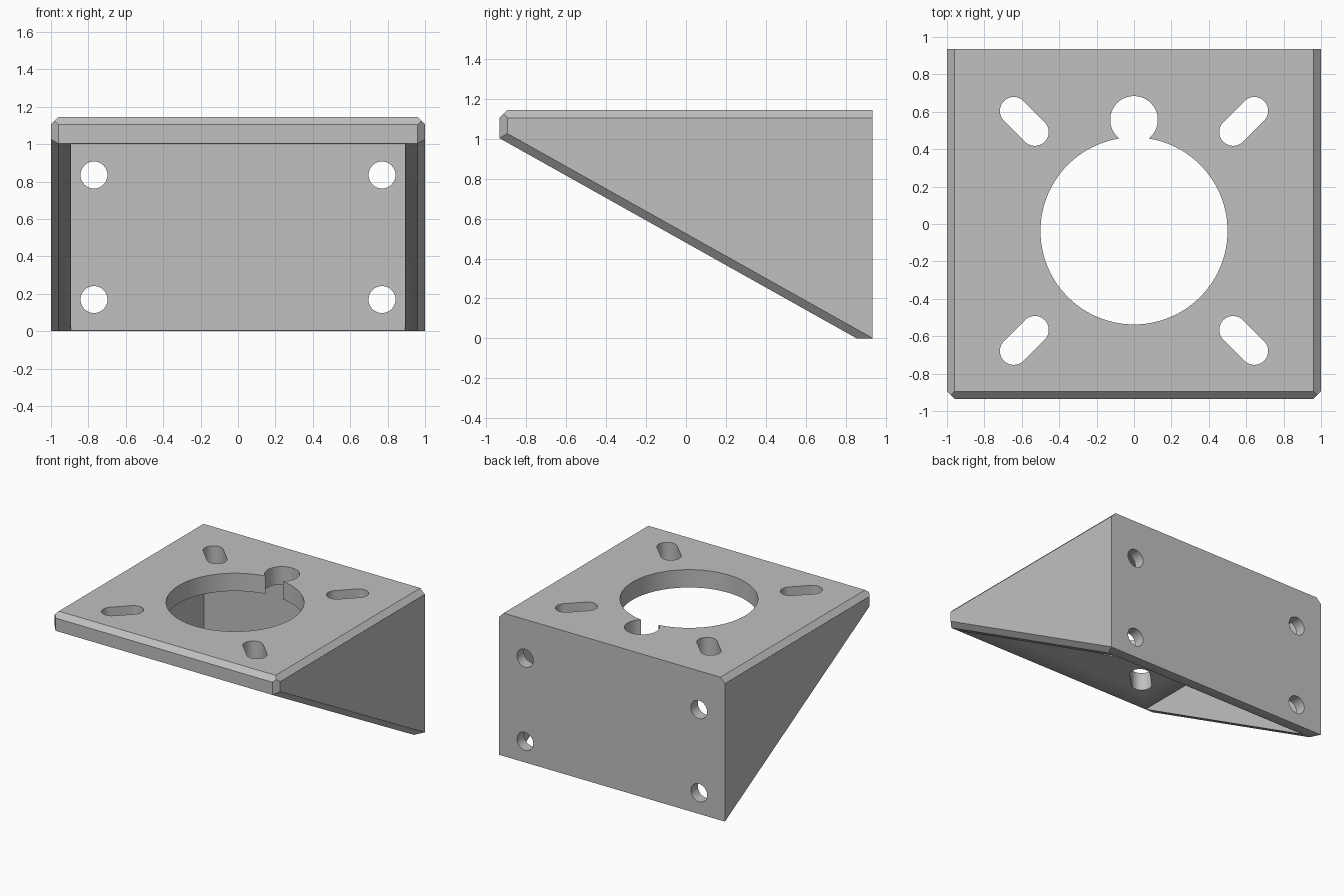
import bpy, bmesh
from math import pi, sin, cos, atan2
from mathutils import Vector, Matrix

if "Cube" in bpy.data.objects:
    bpy.data.objects.remove(bpy.data.objects["Cube"])

# Main dimensions
HALF_Y, TOP, PLATE_Z = 0.935, 1.145, 1.003
WALL_X, WALL_Y = 0.893, 0.847
CHAMFER = 0.04
HOLE_Y = -0.037

grey = bpy.data.materials.new("plain_grey")
grey.use_nodes = True
colour = (0.53, 0.53, 0.53, 1)
grey.diffuse_color = colour
grey.node_tree.nodes["Principled BSDF"].inputs["Base Color"].default_value = colour


def add_object(name, bm):
    bmesh.ops.recalc_face_normals(bm, faces=bm.faces)
    mesh = bpy.data.meshes.new(name)
    bm.to_mesh(mesh)
    bm.free()
    mesh.materials.append(grey)
    obj = bpy.data.objects.new(name, mesh)
    bpy.context.collection.objects.link(obj)
    return obj


def prism(outline, direction):
    """New bmesh with a closed outline extruded along a direction."""
    bm = bmesh.new()
    face = bm.faces.new([bm.verts.new(p) for p in outline])
    result = bmesh.ops.extrude_face_region(bm, geom=[face])
    moved = [v for v in result["geom"] if isinstance(v, bmesh.types.BMVert)]
    bmesh.ops.translate(bm, verts=moved, vec=direction)
    return bm


def slice_off(bm, point, normal):
    """Cut away everything beyond a plane and cap the cut."""
    cut = bmesh.ops.bisect_plane(bm, geom=bm.verts[:] + bm.edges[:] + bm.faces[:],
                                 plane_co=point, plane_no=normal,
                                 clear_outer=True, dist=1e-5)
    edges = [e for e in cut["geom_cut"] if isinstance(e, bmesh.types.BMEdge)]
    bmesh.ops.contextual_create(bm, geom=edges)


def cut_out(target, bm):
    """Subtract a cutter shape from the target."""
    cutter = add_object("cutter", bm)
    cutter.hide_render = True
    mod = target.modifiers.new("cut", 'BOOLEAN')
    mod.operation, mod.solver, mod.object = 'DIFFERENCE', 'EXACT', cutter
    bpy.context.view_layer.objects.active = target
    bpy.ops.object.modifier_apply(modifier=mod.name)
    bpy.data.objects.remove(cutter)


def slot(p, q, radius, low, high, steps=64):
    """Round-ended slot from p to q; a plain hole when p equals q."""
    p, q = Vector(p), Vector(q)
    heading = atan2(q.y - p.y, q.x - p.x)
    outline = []
    for i in range(steps):
        a = (i + 0.5) * 2 * pi / steps
        c = q if cos(a) > 0 else p
        outline.append((c.x + radius * cos(a + heading),
                        c.y + radius * sin(a + heading), low))
    return prism(outline, (0, 0, high - low))


# Wedge-shaped outer body
toe = Vector((0, -HALF_Y, PLATE_Z))
heel = Vector((0, 0.855, 0))
profile = [(-HALF_Y, PLATE_Z), (heel.y, 0), (HALF_Y, 0), (HALF_Y, TOP), (-HALF_Y, TOP)]
body = prism([(-1, y, z) for y, z in profile], (2, 0, 0))

# Chamfers along the top, front corners and sloping edges
run = heel - toe
slope_normal = Vector((0, run.z, -run.y)).normalized()
slice_off(body, (0, -HALF_Y + CHAMFER, TOP), (0, -1, 1))
for side in (-1, 1):
    x = side * (1 - CHAMFER)
    slice_off(body, (x, 0, TOP), (side, 0, 1))
    slice_off(body, (x, -HALF_Y, 0), (side, -1, 0))
    slice_off(body, (x, toe.y, toe.z), Vector((side, 0, 0)) + slope_normal)
bracket = add_object("mounting_bracket", body)

# Hollow between the two side walls, back wall and top plate
floor = [(-WALL_X, -2, -1), (WALL_X, -2, -1), (WALL_X, WALL_Y, -1), (-WALL_X, WALL_Y, -1)]
cut_out(bracket, prism(floor, (0, 0, 1 + PLATE_Z - 0.001)))

# Large opening and its smaller relief hole in the top plate
for y, r, steps in ((HOLE_Y, 0.5, 128), (0.557, 0.127, 64)):
    cut_out(bracket, slot((0, y), (0, y), r, 0.9, 1.3, steps))

# Four diagonal slots in the top plate, four bolt holes in the back wall
for sx in (-1, 1):
    for sy in (-1, 1):
        inner = (sx * 0.53, HOLE_Y + sy * 0.529)
        outer = (sx * 0.643, HOLE_Y + sy * 0.642)
        cut_out(bracket, slot(inner, outer, 0.074, 0.9, 1.3))
        bolt = (sx * 0.77, 0.502 + sy * 0.333)
        hole = slot(bolt, bolt, 0.072, -1.1, -0.7)
        bmesh.ops.transform(hole, matrix=Matrix.Rotation(pi / 2, 4, 'X'), verts=hole.verts)
        cut_out(bracket, hole)

# Smooth hole walls, crisp edges elsewhere
bpy.ops.object.select_all(action='DESELECT')
bracket.select_set(True)
bpy.context.view_layer.objects.active = bracket
bpy.ops.object.shade_smooth_by_angle(angle=pi / 6)
